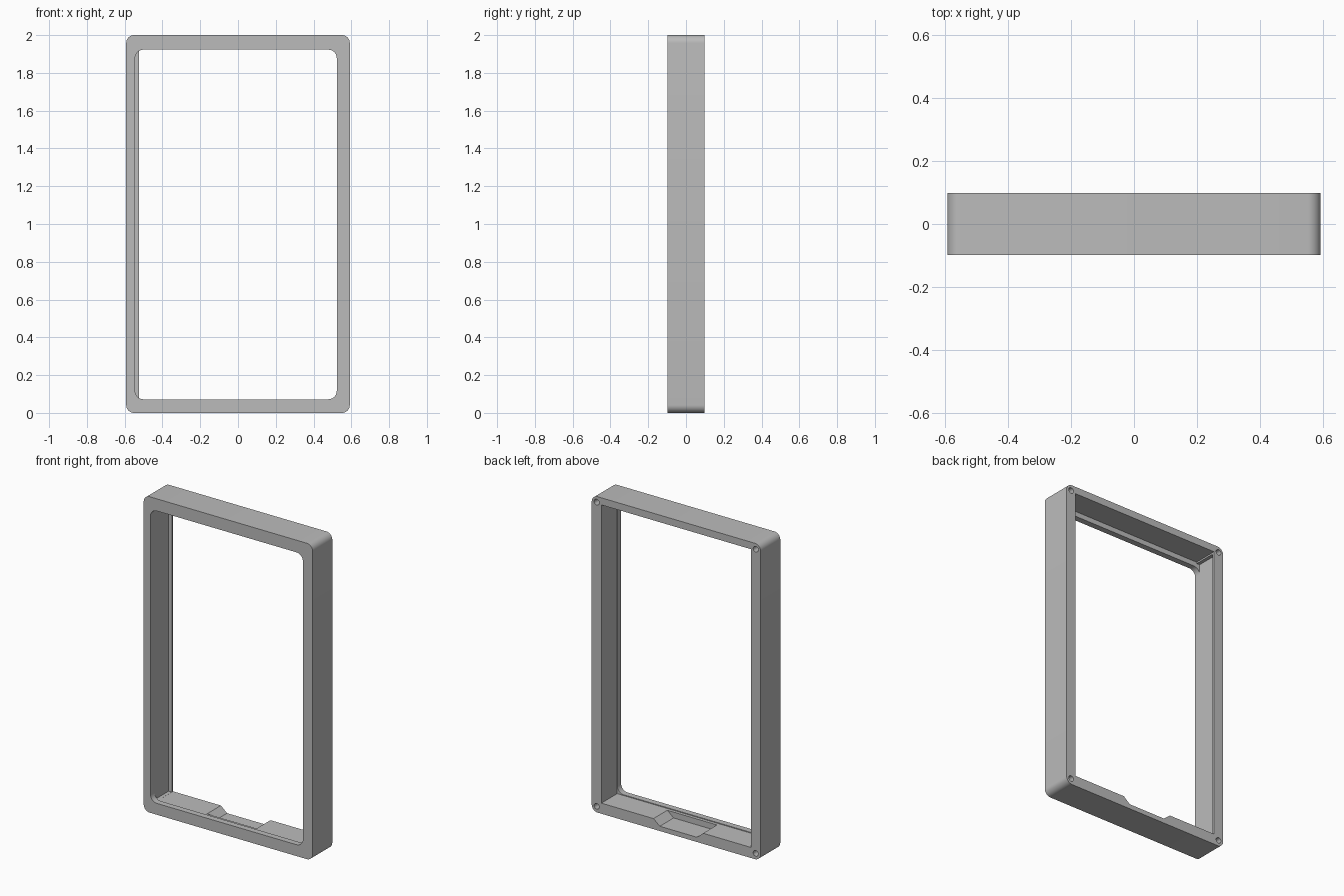
import bpy, bmesh, math

cube = bpy.data.objects.get("Cube")
if cube:
    bpy.data.objects.remove(cube, do_unlink=True)

grey = bpy.data.materials.new("plain grey")
grey.use_nodes = True
grey.diffuse_color = (0.5, 0.5, 0.5, 1)
grey.node_tree.nodes["Principled BSDF"].inputs["Base Color"].default_value = (0.5, 0.5, 0.5, 1)


def rounded(x0, x1, z0, z1, r, steps=8):
    """Outline of a rectangle with rounded corners, in x and z."""
    corners = [(x1 - r, z1 - r), (x0 + r, z1 - r), (x0 + r, z0 + r), (x1 - r, z0 + r)]
    points = []
    for i, (cx, cz) in enumerate(corners):
        for k in range(steps + 1):
            a = math.pi / 2 * (i + k / steps)
            points.append((cx + r * math.cos(a), cz + r * math.sin(a)))
    return points


def prism(name, outline, y0, y1):
    """Extrude an x-z outline from y0 to y1."""
    bm = bmesh.new()
    face = bm.faces.new([bm.verts.new((x, y0, z)) for x, z in outline])
    new = bmesh.ops.extrude_face_region(bm, geom=[face])["geom"]
    bmesh.ops.translate(bm, vec=(0, y1 - y0, 0),
                        verts=[v for v in new if isinstance(v, bmesh.types.BMVert)])
    bmesh.ops.recalc_face_normals(bm, faces=bm.faces)
    mesh = bpy.data.meshes.new(name)
    bm.to_mesh(mesh)
    bm.free()
    mesh.materials.append(grey)
    obj = bpy.data.objects.new(name, mesh)
    bpy.context.collection.objects.link(obj)
    return obj


def box(x0, x1, z0, z1):
    return [(x0, z0), (x1, z0), (x1, z1), (x0, z1)]


# Outer body with rounded corners
frame = prism("bezel_frame", rounded(-0.592, 0.592, 0, 2, 0.042), -0.098, 0.098)

# Front window, rear pocket, side relief and cable notch
cutters = [
    prism("front_window", rounded(-0.545, 0.523, 0.072, 1.923, 0.045), -0.2, -0.05),
    prism("rear_pocket", box(-0.523, 0.524, 0.067, 1.955), -0.06, 0.2),
    prism("side_relief", box(-0.545, 0, 0.0675, 1.945), -0.058, 0.085),
    prism("cable_notch", [(-0.145, 0.03), (0.115, 0.03), (0.16, 0.068), (0.16, 0.1),
                          (-0.19, 0.1), (-0.19, 0.068)], -0.04, 0.2),
]

# Screw holes in the rear corners
for x in (-0.557, 0.557):
    for z in (0.038, 1.964):
        hole = [(x + 0.018 * math.cos(a), z + 0.018 * math.sin(a))
                for a in (math.tau * i / 20 for i in range(20))]
        cutters.append(prism("screw_hole", hole, 0.0, 0.2))

for cutter in cutters:
    mod = frame.modifiers.new(cutter.name, 'BOOLEAN')
    mod.operation = 'DIFFERENCE'
    mod.solver = 'EXACT'
    mod.object = cutter

# Bake the cuts, then remove the cutters
bpy.context.view_layer.update()
baked = bpy.data.meshes.new_from_object(frame.evaluated_get(bpy.context.evaluated_depsgraph_get()))
frame.modifiers.clear()
frame.data = baked
for cutter in cutters:
    bpy.data.objects.remove(cutter, do_unlink=True)

bpy.context.view_layer.objects.active = frame
frame.select_set(True)
bpy.ops.object.shade_smooth_by_angle(angle=math.radians(30))
